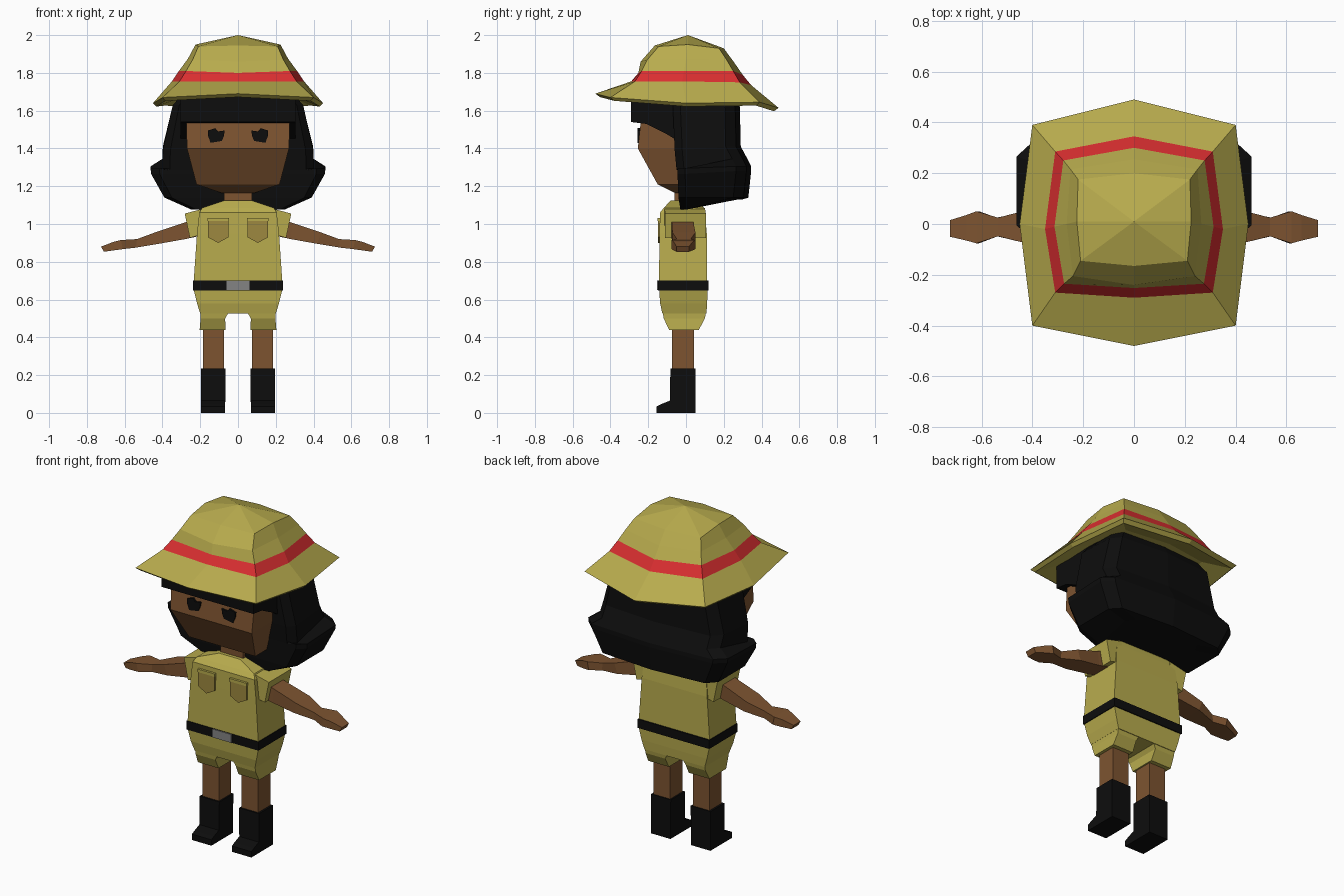
import bpy, bmesh


def material(name, rgb):
    m = bpy.data.materials.new(name)
    m.diffuse_color = (*rgb, 1)
    return m


KHAKI = material("khaki", (0.48, 0.41, 0.075))
POCKET = material("dark khaki", (0.34, 0.25, 0.05))
SKIN = material("brown skin", (0.205, 0.088, 0.03))
BLACK = material("black", (0.004, 0.004, 0.004))
RED = material("red", (0.70, 0.028, 0.03))
GREY = material("grey metal", (0.23, 0.23, 0.23))


def loft(name, rings, mats, mirror=False, apex=None, band=None):
    """Skin a list of equal-length point rings and close both ends."""
    bm = bmesh.new()
    vs = [[bm.verts.new(p) for p in r] for r in rings]
    n = len(rings[0])
    for k in range(len(vs) - 1):
        for i in range(n):
            j = (i + 1) % n
            f = bm.faces.new((vs[k][i], vs[k][j], vs[k + 1][j], vs[k + 1][i]))
            f.material_index = 1 if k == band else 0
    bm.faces.new(vs[0][::-1])
    if apex:
        top = bm.verts.new(apex)
        for i in range(n):
            bm.faces.new((vs[-1][i], vs[-1][(i + 1) % n], top))
    else:
        bm.faces.new(vs[-1])
    bmesh.ops.recalc_face_normals(bm, faces=bm.faces)
    me = bpy.data.meshes.new(name)
    bm.to_mesh(me)
    bm.free()
    for m in mats:
        me.materials.append(m)
    ob = bpy.data.objects.new(name, me)
    bpy.context.collection.objects.link(ob)
    if mirror:
        ob.modifiers.new("Mirror", 'MIRROR')
    return ob


def rect(z, x0, x1, y0, y1):
    """Horizontal rectangle."""
    return [(x0, y0, z), (x1, y0, z), (x1, y1, z), (x0, y1, z)]


def slab(x_low, x_high, y0, y1, z0, z1):
    """Rectangle across an arm; low and high edges may lean."""
    return [(x_low, y0, z0), (x_low, y1, z0), (x_high, y1, z1), (x_high, y0, z1)]


def sym(half):
    """Complete a half ring that starts and ends on x = 0."""
    return half + [(-x, y, z) for x, y, z in half[-2:0:-1]]


def plate(name, outline, y0, y1, mat, mirror=False):
    """Thin upright plate from an x, z outline."""
    return loft(name, [[(x, y, z) for x, z in outline] for y in (y0, y1)], [mat], mirror)


# Hat: front middle, front corner, side, back corner, back middle per ring
brim = [(0, -.48, 1.69), (.40, -.40, 1.67), (.45, 0, 1.64), (.40, .39, 1.645), (0, .49, 1.615)]
hat = [
    [(0, -.25, 1.69), (.27, -.23, 1.69), (.31, 0, 1.68), (.27, .25, 1.68), (0, .30, 1.67)],
    [(x * .96, y * .95, z - .018) for x, y, z in brim],
    brim,
    [(0, -.29, 1.755), (.31, -.27, 1.755), (.35, -.02, 1.755), (.31, .285, 1.75), (0, .345, 1.735)],
    [(0, -.252, 1.80), (.275, -.235, 1.81), (.313, -.01, 1.81), (.278, .25, 1.81), (0, .30, 1.79)],
    [(0, -.24, 1.86), (.24, -.205, 1.87), (.265, 0, 1.875), (.25, .215, 1.87), (0, .255, 1.855)],
    [(0, -.165, 1.945), (.21, -.145, 1.94), (.225, .01, 1.95), (.22, .175, 1.93), (0, .20, 1.93)],
]
loft("hat", [sym(h) for h in hat], [KHAKI, RED], apex=(0, .01, 2.0), band=3)


# Bobbed hair with flicked-out ends
def hair_ring(x, yf, yb, zf, zb):
    return sym([(0, yf, zf), (x * .9, yf, zf), (x, yf + .04, zf),
                (x, yb - .08, zb), (x * .87, yb - .025, zb), (0, yb, zb)])


loft("hair", [
    hair_ring(.25, -.03, .30, 1.078, 1.13),
    hair_ring(.39, -.04, .33, 1.14, 1.14),
    hair_ring(.46, -.045, .345, 1.265, 1.28),
    hair_ring(.463, -.045, .345, 1.295, 1.305),
    hair_ring(.40, -.05, .325, 1.285, 1.345),
    hair_ring(.398, -.06, .29, 1.39, 1.41),
    hair_ring(.345, -.07, .285, 1.63, 1.62),
    hair_ring(.30, -.07, .25, 1.68, 1.68),
], [BLACK])
fringe = [(-.29, 1.54), (-.29, 1.68), (.05, 1.70), (.05, 1.45),
          (-.06, 1.45), (-.11, 1.48), (-.21, 1.53)]
loft("fringe", [[(x, y, z) for y, z in fringe] for x in (-.305, .305)], [BLACK])

# Head, neck and eyes
loft("head", [
    rect(1.165, -.09, .09, -.06, .08),
    rect(1.21, -.22, .22, -.15, .10),
    rect(1.40, -.27, .27, -.255, .10),
    rect(1.58, -.275, .275, -.235, .10),
], [SKIN])
loft("neck", [rect(z, -.075, .075, -.06, .06) for z in (1.08, 1.19)], [SKIN])
plate("eye", [(.085, 1.44), (.145, 1.43), (.16, 1.47), (.16, 1.495), (.12, 1.507),
              (.105, 1.49), (.07, 1.495), (.075, 1.465)], -.256, -.235, BLACK, True)

# Shirt, sleeves and pockets
loft("shirt", [
    rect(.69, -.235, .235, -.143, .112),
    rect(.95, -.217, .217, -.14, .11),
    rect(1.06, -.205, .205, -.138, .10),
    rect(1.085, -.19, .19, -.118, .095),
    rect(1.125, -.07, .07, -.08, .07),
], [KHAKI])
loft("sleeve", [
    slab(.17, .17, -.115, .10, .95, 1.085),
    slab(.255, .282, -.11, .105, .927, 1.055),
], [KHAKI], True)
plate("pocket", [(.05, 1.03), (.05, .93), (.105, .90), (.16, .93), (.16, 1.03)],
      -.149, -.13, POCKET, True)
plate("pocket_flap", [(.048, 1.033), (.048, 1.015), (.162, 1.015), (.162, 1.033)],
      -.152, -.13, KHAKI, True)

# Belt and buckle
loft("belt", [rect(z, -.238, .238, -.147, .12) for z in (.648, .70)], [BLACK])
plate("buckle", [(-.062, .65), (.062, .65), (.062, .70), (-.062, .70)], -.153, -.14, GREY)

# Shorts
loft("shorts_hips", [
    rect(.525, -.20, .20, -.125, .108),
    rect(.58, -.217, .217, -.137, .112),
    rect(.655, -.235, .235, -.142, .114),
], [KHAKI])
loft("shorts_leg", [
    rect(.44, .066, .203, -.09, .068),
    rect(.50, .068, .198, -.118, .10),
    rect(.54, .045, .20, -.124, .107),
], [KHAKI], True)

# Legs and boots
loft("leg", [rect(z, .075, .185, -.073, .043) for z in (.20, .48)], [SKIN], True)
loft("boot", [rect(0, .068, .197, -.085, .05), rect(.235, .066, .197, -.083, .05)], [BLACK], True)
toe = [(-.155, 0), (-.155, .035), (-.13, .047), (-.085, .065), (-.05, .065), (-.05, 0)]
loft("boot_toe", [[(x, y, z) for y, z in toe] for x in (.068, .197)], [BLACK], True)

# Arms and hands
loft("arm", [
    slab(.21, .21, -.08, .04, .935, 1.035),
    slab(.28, .29, -.075, .04, .92, 1.005),
    slab(.42, .44, -.072, .05, .895, .955),
    slab(.54, .535, -.048, .025, .875, .92),
    slab(.61, .62, -.076, .05, .867, .915),
    slab(.66, .66, -.065, .035, .86, .905),
    slab(.71, .725, -.05, .015, .853, .88),
], [SKIN], True)
